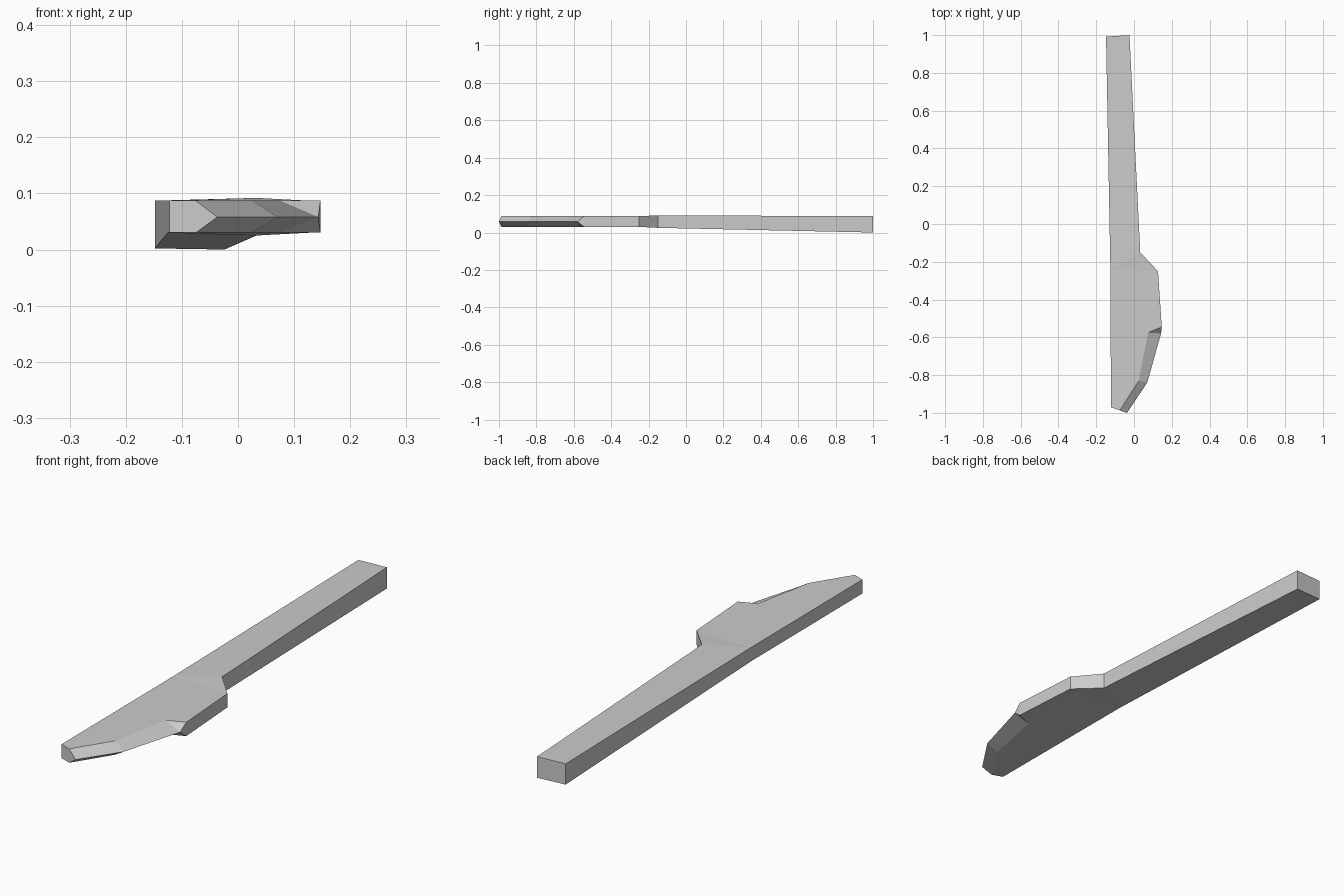
import bpy
import bmesh

cube = bpy.data.objects.get("Cube")
if cube:
    bpy.data.objects.remove(cube, do_unlink=True)

metal = bpy.data.materials.new("plain grey")
metal.use_nodes = True
grey = (0.6, 0.6, 0.6, 1)
metal.diffuse_color = grey
metal.node_tree.nodes["Principled BSDF"].inputs["Base Color"].default_value = grey

# Plan outline: name -> x, y, underside height, top height
LOW, HIGH, MID = 0.03, 0.087, 0.058
outline = {
    "butt_right": (-0.148, 0.992, 0.002, HIGH),
    "butt_left": (-0.024, 1.0, 0, HIGH),
    "neck": (0.033, -0.15, 0.025, 0.092),
    "shoulder": (0.127, -0.25, LOW, HIGH),
    "heel": (0.147, -0.545, LOW, HIGH),
    "bevel_heel": (0.075, -0.575, LOW, HIGH),
    "bevel_bend": (0.025, -0.83, LOW, HIGH),
    "bevel_tip": (-0.075, -0.987, LOW, HIGH),
    "tip": (-0.122, -0.97, LOW, HIGH),
    "spine": (-0.125, -0.24, LOW, HIGH),
}
# Cutting edge at mid height
edge = {"heel": (0.143, -0.58), "bend": (0.07, -0.84), "tip": (-0.037, -1.0)}

bm = bmesh.new()
bottom = {k: bm.verts.new((x, y, lo)) for k, (x, y, lo, hi) in outline.items()}
top = {k: bm.verts.new((x, y, hi)) for k, (x, y, lo, hi) in outline.items()}
mid = {k: bm.verts.new((x, y, MID)) for k, (x, y) in edge.items()}

# Flat panels and edge bevels, repeated on top and underside
panels = ["butt_right butt_left neck spine", "neck shoulder spine",
          "spine shoulder heel bevel_heel bevel_bend bevel_tip tip"]
for layer in (top, bottom):
    for panel in panels:
        bm.faces.new([layer[k] for k in panel.split()])
    bm.faces.new((layer["heel"], layer["bevel_heel"], mid["heel"]))
    for a, b in (("heel", "bend"), ("bend", "tip")):
        bm.faces.new((layer["bevel_" + a], layer["bevel_" + b], mid[b], mid[a]))

# Upright side walls
names = ["tip", "spine", "butt_right", "butt_left", "neck", "shoulder", "heel"]
for a, b in zip(names, names[1:]):
    bm.faces.new((bottom[a], bottom[b], top[b], top[a]))

# Closing faces at the two ends of the cutting edge
bm.faces.new((bottom["heel"], mid["heel"], top["heel"]))
bm.faces.new((bottom["tip"], bottom["bevel_tip"], mid["tip"],
              top["bevel_tip"], top["tip"]))

bmesh.ops.recalc_face_normals(bm, faces=bm.faces)
mesh = bpy.data.meshes.new("blade_with_handle")
bm.to_mesh(mesh)
bm.free()
mesh.materials.append(metal)
blade = bpy.data.objects.new("blade_with_handle", mesh)
bpy.context.collection.objects.link(blade)
